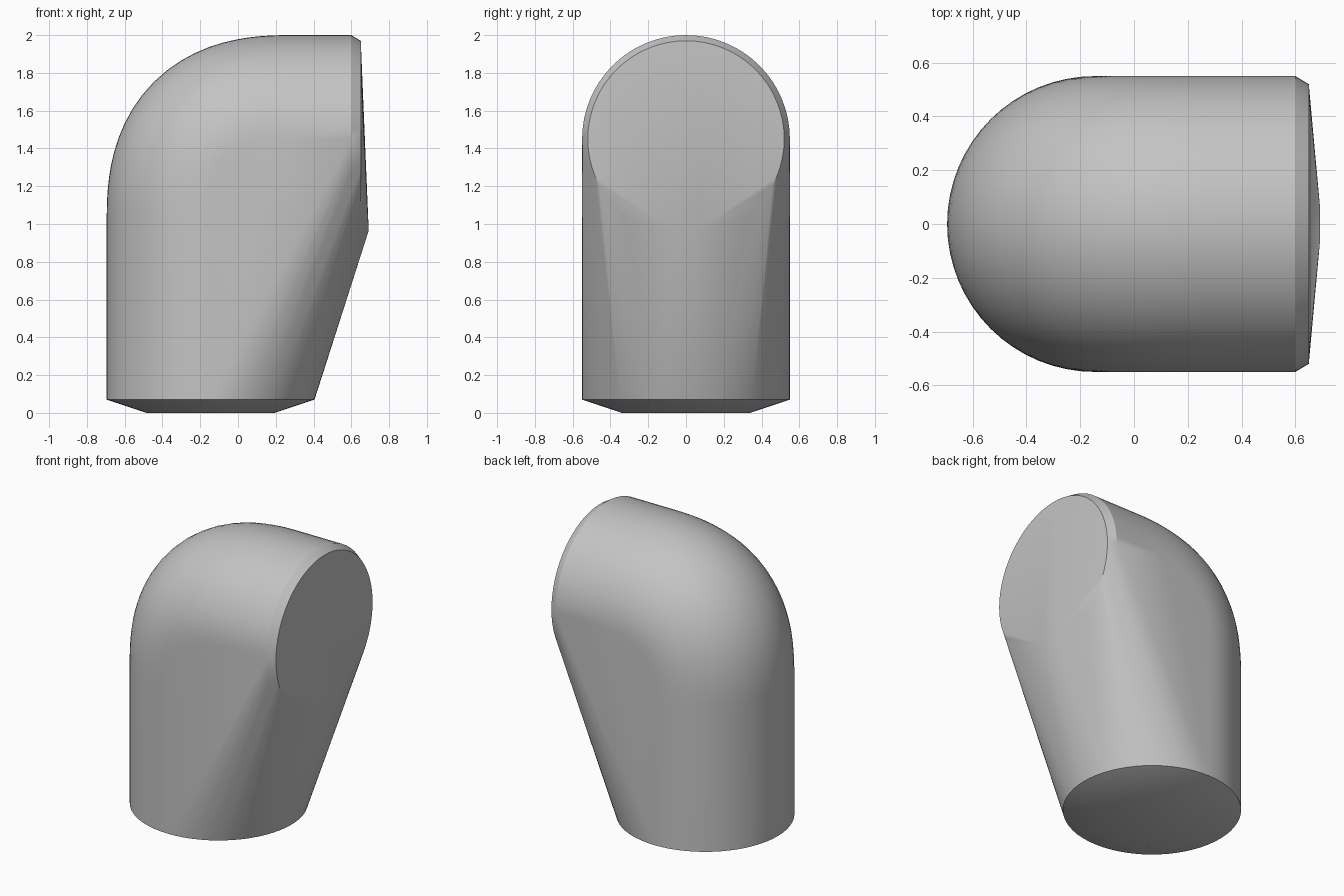
import bpy
import bmesh
import math
from mathutils import Vector

old = bpy.data.objects.get("Cube")
if old:
    bpy.data.objects.remove(old, do_unlink=True)

SEGMENTS = 64
RADIUS = 0.55
TUBE_X, MOUTH_Z = -0.145, 1.45
BEND, PULL = 0.40, 0.75

grey = bpy.data.materials.new("plain_grey")
grey.use_nodes = True
colour = (0.55, 0.55, 0.55, 1)
grey.diffuse_color = colour
grey.node_tree.nodes["Principled BSDF"].inputs["Base Color"].default_value = colour

bm = bmesh.new()


def ring(x, z, radius, angle):
    """Circle of points facing along a direction tilted from +z towards +x."""
    across = Vector((math.cos(angle), 0, -math.sin(angle)))
    for i in range(SEGMENTS):
        a = math.tau * i / SEGMENTS
        bm.verts.new(Vector((x, 0, z)) + radius * (across * math.cos(a) + Vector((0, math.sin(a), 0))))


# Upright foot with its bevelled underside
ring(TUBE_X, 0, 0.34, 0)
ring(TUBE_X, 0.07, RADIUS, 0)

# Rounded elbow along a curved centre line
corner = Vector((TUBE_X, MOUTH_Z))
start, end = corner - Vector((0, BEND)), corner + Vector((BEND, 0))
h1, h2 = start.lerp(corner, PULL), end.lerp(corner, PULL)
STEPS = 20
for s in range(STEPS + 1):
    t = s / STEPS
    u = 1 - t
    p = u**3 * start + 3 * u * u * t * h1 + 3 * u * t * t * h2 + t**3 * end
    d = u * u * (h1 - start) + 2 * u * t * (h2 - h1) + t * t * (end - h2)
    ring(p.x, p.y, RADIUS, math.atan2(d.x, d.y))

# Bevelled mouth and the low nose in front of it
ring(0.60, MOUTH_Z, RADIUS, math.pi / 2)
ring(0.65, MOUTH_Z, 0.52, math.pi / 2)
for y in (-0.06, 0.06):
    bm.verts.new((0.692, y, 0.965))

# Wrap everything in one taut skin
hull = bmesh.ops.convex_hull(bm, input=bm.verts[:])
bmesh.ops.delete(bm, geom=[v for v in bm.verts if not v.link_faces], context='VERTS')
bmesh.ops.dissolve_limit(bm, angle_limit=math.radians(0.1), verts=bm.verts[:], edges=bm.edges[:])
bmesh.ops.recalc_face_normals(bm, faces=bm.faces[:])

mesh = bpy.data.meshes.new("elbow_body")
bm.to_mesh(mesh)
bm.free()
mesh.materials.append(grey)
body = bpy.data.objects.new("elbow_body", mesh)
bpy.context.collection.objects.link(body)
bpy.ops.object.select_all(action='DESELECT')
body.select_set(True)
bpy.context.view_layer.objects.active = body
bpy.ops.object.shade_smooth_by_angle(angle=math.radians(30))
